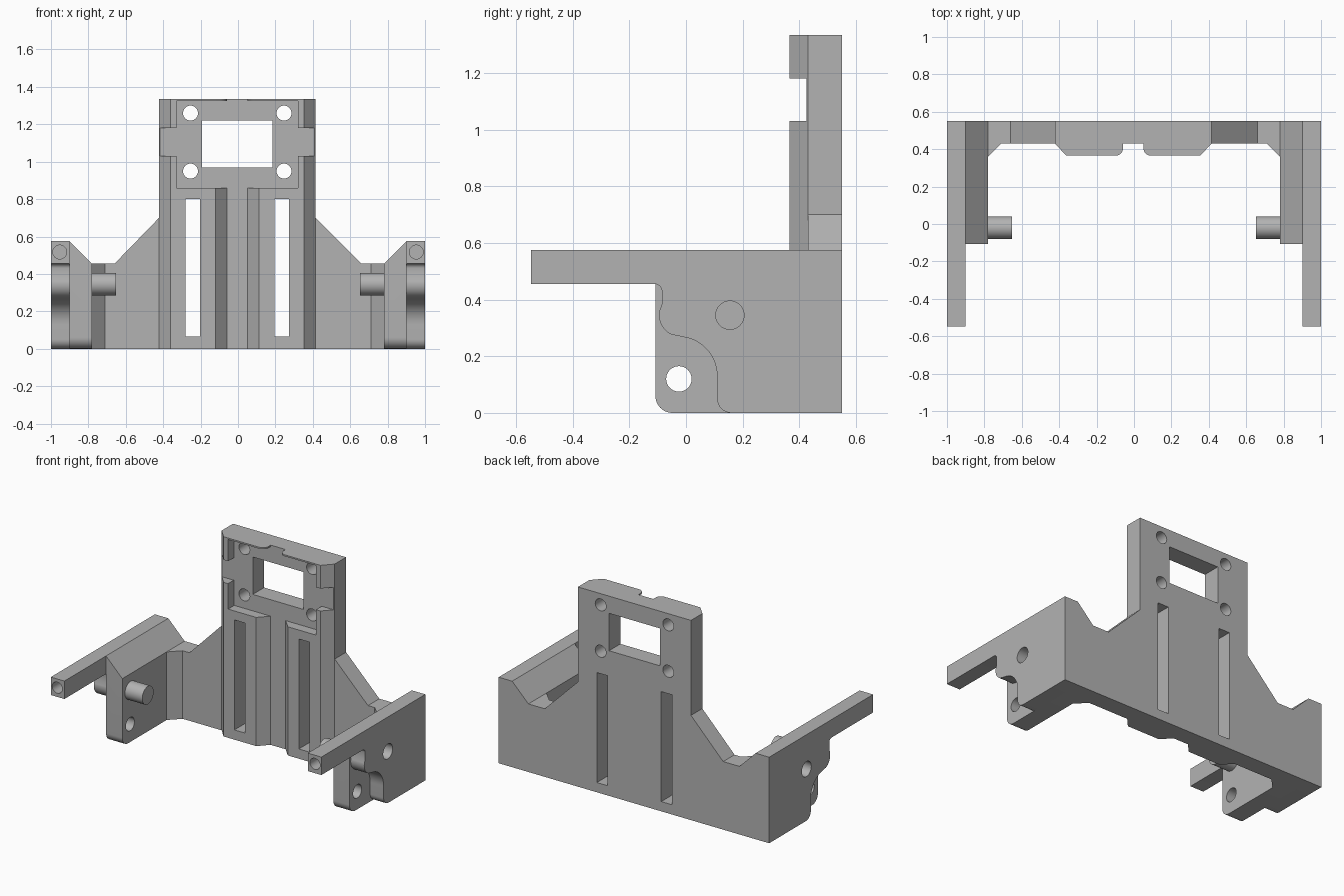
import bpy, bmesh
from math import cos, sin, radians
from mathutils import Vector

cube = bpy.data.objects.get("Cube")
if cube:
    bpy.data.objects.remove(cube, do_unlink=True)

grey = bpy.data.materials.new("plain grey")
grey.use_nodes = True
colour = (0.45, 0.45, 0.45, 1)
grey.diffuse_color = colour
grey.node_tree.nodes["Principled BSDF"].inputs["Base Color"].default_value = colour

BACK, FACE, RAIL = 0.55, 0.43, 0.365   # depths of the plate and the raised rails
MID = -0.004                           # centre line of the tower


def arc(u, v, r, start, end, n=12):
    angles = [radians(start + (end - start) * i / n) for i in range(n + 1)]
    return [(u + r * cos(a), v + r * sin(a)) for a in angles]


def circle(u, v, r):
    return arc(u, v, r, 0, 360, 40)[:-1]


def prism(name, points, axis, low, high):
    """Extrude a closed outline along one axis."""
    place = {"X": lambda u, v, w: (w, u, v),
             "Y": lambda u, v, w: (u, w, v),
             "Z": lambda u, v, w: (u, v, w)}[axis]
    bm = bmesh.new()
    face = bm.faces.new([bm.verts.new(place(u, v, low)) for u, v in points])
    ext = bmesh.ops.extrude_face_region(bm, geom=[face])
    shift = Vector(place(0, 0, high - low))
    verts = [g for g in ext["geom"] if isinstance(g, bmesh.types.BMVert)]
    bmesh.ops.translate(bm, verts=verts, vec=shift)
    bmesh.ops.recalc_face_normals(bm, faces=bm.faces)
    mesh = bpy.data.meshes.new(name)
    bm.to_mesh(mesh)
    bm.free()
    mesh.materials.append(grey)
    obj = bpy.data.objects.new(name, mesh)
    bpy.context.collection.objects.link(obj)
    return obj


def rect(u0, u1, v0, v1):
    return [(u0, v0), (u1, v0), (u1, v1), (u0, v1)]


def finish(obj, cutters=(), mirror=False, centre=0):
    """Cut, mirror and shade a part."""
    bpy.ops.object.select_all(action="DESELECT")
    bpy.context.view_layer.objects.active = obj
    obj.select_set(True)
    for cutter in cutters:
        mod = obj.modifiers.new("cut", "BOOLEAN")
        mod.operation, mod.solver, mod.object = "DIFFERENCE", "EXACT", cutter
        bpy.ops.object.modifier_apply(modifier=mod.name)
    if mirror:
        mod = obj.modifiers.new("mirror", "MIRROR")
        mod.use_mirror_merge = False
        bpy.ops.object.modifier_apply(modifier=mod.name)
    obj.location.x = centre
    bpy.ops.object.shade_smooth_by_angle(angle=radians(30))


# Cutters for the tower, shared by plate and rails
window = prism("window_cutter", rect(-0.188, 0.188, 0.97, 1.22), "Y", 0, 1)
holes, slots = [], []
for side in (-1, 1):
    slots.append(prism("slot_cutter", rect(side * 0.238 - 0.04, side * 0.238 + 0.04, 0.065, 0.80), "Y", 0, 1))
    for z in (0.95, 1.26):
        holes.append(prism("screw_hole_cutter", circle(side * 0.25, z, 0.04), "Y", 0, 1))
recess = prism("recess_cutter", rect(-0.325, 0.325, 0.86, 1.5), "Y", 0, FACE + 0.005)
notch = prism("notch_cutter", rect(0.2, 0.6, 1.03, 1.18), "Y", 0, FACE - 0.005)

# Back plate with the tower rising from its middle
half = [(0.78, 0), (0.78, 0.455), (0.66, 0.455), (0.418, 0.70), (0.418, 1.335)]
plate = prism("back_plate", half + [(-x, z) for x, z in reversed(half)], "Y", FACE, BACK)
finish(plate, [window] + holes + slots)
for v in plate.data.vertices:
    v.co.x += MID if abs(v.co.x) < 0.5 else 0

# Raised rails on the front of the tower
rail = prism("tower_rails", [(0.055, FACE), (0.117, RAIL), (0.358, RAIL), (0.418, FACE)], "Z", 0, 1.335)
finish(rail, [recess, notch, slots[1]], mirror=True, centre=MID)

# Thin lip along the top of the tower
lip = prism("top_lip", [(0.055, FACE)] + arc(0.095, RAIL + 0.04, 0.04, 180, 270)
            + [(0.33, RAIL), (0.33, FACE)], "Z", 1.325, 1.335)
finish(lip, mirror=True, centre=MID)

# Gussets between the plate and the side cheeks
gusset = prism("corner_gusset", [(0.78, 0.36), (0.71, FACE), (0.78, FACE)], "Z", 0, 0.455)
finish(gusset, mirror=True)

# Outer walls with forward arms and a curved lower edge
outline = [(BACK, 0), (BACK, 0.575), (-0.548, 0.575), (-0.548, 0.455)]
outline += arc(-0.11, 0.43, 0.025, 90, 0, 6) + [(-0.085, 0.385)]
outline += arc(-0.02, 0.345, 0.075, 168, 245)
outline += arc(-0.03, 0.13, 0.14, 72, 0) + arc(0.16, 0.05, 0.05, 180, 270, 8)
wall = prism("side_wall_and_arm", outline, "X", 0.9, 1.0)
socket = prism("socket_cutter", circle(0.155, 0.345, 0.05), "X", 0.905, 1.1)
arm_hole = prism("arm_hole_cutter", circle(0.953, 0.517, 0.037), "Y", -0.7, -0.3)
finish(wall, [socket, arm_hole], mirror=True)

# Inner cheeks with a sloping top and a rounded lower corner
cheek = prism("inner_cheek", [(BACK, 0), (BACK, 0.575), (-0.108, 0.575)]
              + arc(-0.048, 0.06, 0.06, 180, 270), "X", 0.78, 0.9)
slope = prism("slope_cutter", [(0.9, 0.575), (0.78, 0.455), (0.7, 0.375), (0.7, 0.7), (0.9, 0.7)], "Y", -1, 1)
pivot = prism("pivot_cutter", circle(-0.025, 0.12, 0.045), "X", 0.5, 1.2)
finish(cheek, [slope, pivot], mirror=True)

# Round pegs facing inward
peg = prism("inner_peg", circle(-0.02, 0.345, 0.06), "X", 0.652, 0.785)
finish(peg, mirror=True)

for cutter in [window, recess, notch, socket, arm_hole, slope, pivot] + holes + slots:
    bpy.data.objects.remove(cutter, do_unlink=True)
